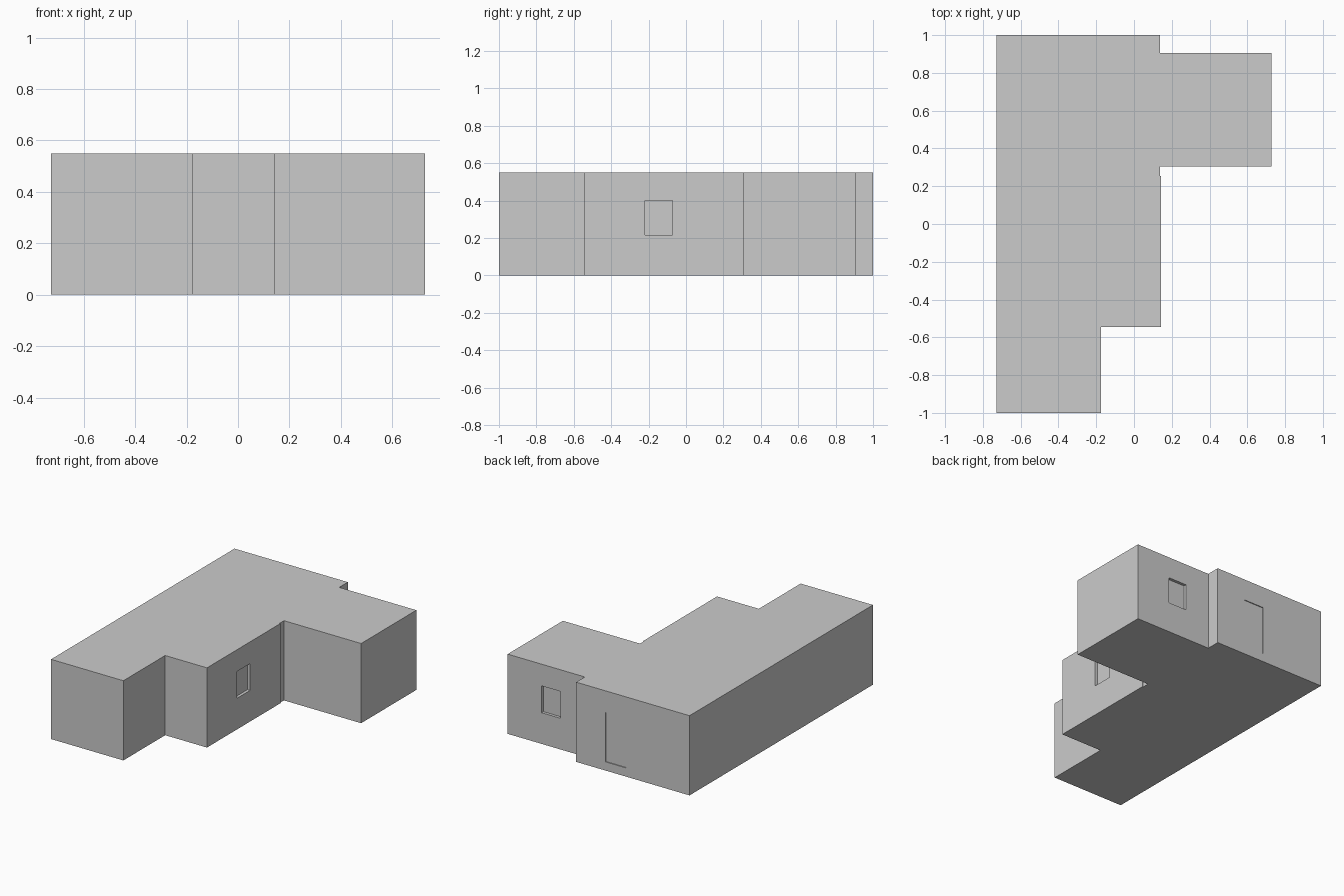
import bpy, bmesh

if "Cube" in bpy.data.objects:
    bpy.data.objects.remove(bpy.data.objects["Cube"])

HEIGHT = 0.55
FOOTPRINT = [(-0.727, -1), (-0.175, -1), (-0.175, -0.544), (0.144, -0.544),
             (0.144, 0.255), (0.138, 0.255), (0.138, 0.304), (0.727, 0.304),
             (0.727, 0.906), (0.138, 0.906), (0.138, 1), (-0.727, 1)]


def new_object(name, bm):
    bmesh.ops.recalc_face_normals(bm, faces=bm.faces)
    mesh = bpy.data.meshes.new(name)
    bm.to_mesh(mesh)
    bm.free()
    obj = bpy.data.objects.new(name, mesh)
    bpy.context.collection.objects.link(obj)
    return obj


def cut_recess(target, name, low, high):
    """Cut an axis-aligned box out of the target."""
    bm = bmesh.new()
    bmesh.ops.create_cube(bm, size=1)
    for v in bm.verts:
        v.co = [lo if c < 0 else hi for c, lo, hi in zip(v.co, low, high)]
    cutter = new_object(name, bm)
    cutter.hide_render = True
    mod = target.modifiers.new(name, 'BOOLEAN')
    mod.operation = 'DIFFERENCE'
    mod.solver = 'EXACT'
    mod.object = cutter
    bpy.context.view_layer.objects.active = target
    bpy.ops.object.modifier_apply(modifier=mod.name)
    bpy.data.objects.remove(cutter)


# Building block: footprint raised to a flat roof
bm = bmesh.new()
floor = bm.faces.new([bm.verts.new((x, y, 0)) for x, y in FOOTPRINT])
walls = bmesh.ops.extrude_face_region(bm, geom=[floor], use_keep_orig=True)
roof = [g for g in walls["geom"] if isinstance(g, bmesh.types.BMVert)]
bmesh.ops.translate(bm, verts=roof, vec=(0, 0, HEIGHT))
building = new_object("building", bm)

# Side window, wing window and back door
cut_recess(building, "side_window", (0.124, -0.218, 0.215), (0.2, -0.073, 0.40))
cut_recess(building, "wing_window", (0.323, 0.886, 0.215), (0.468, 0.95, 0.40))
cut_recess(building, "back_door", (-0.243, 0.994, 0.06), (-0.085, 1.05, 0.40))
